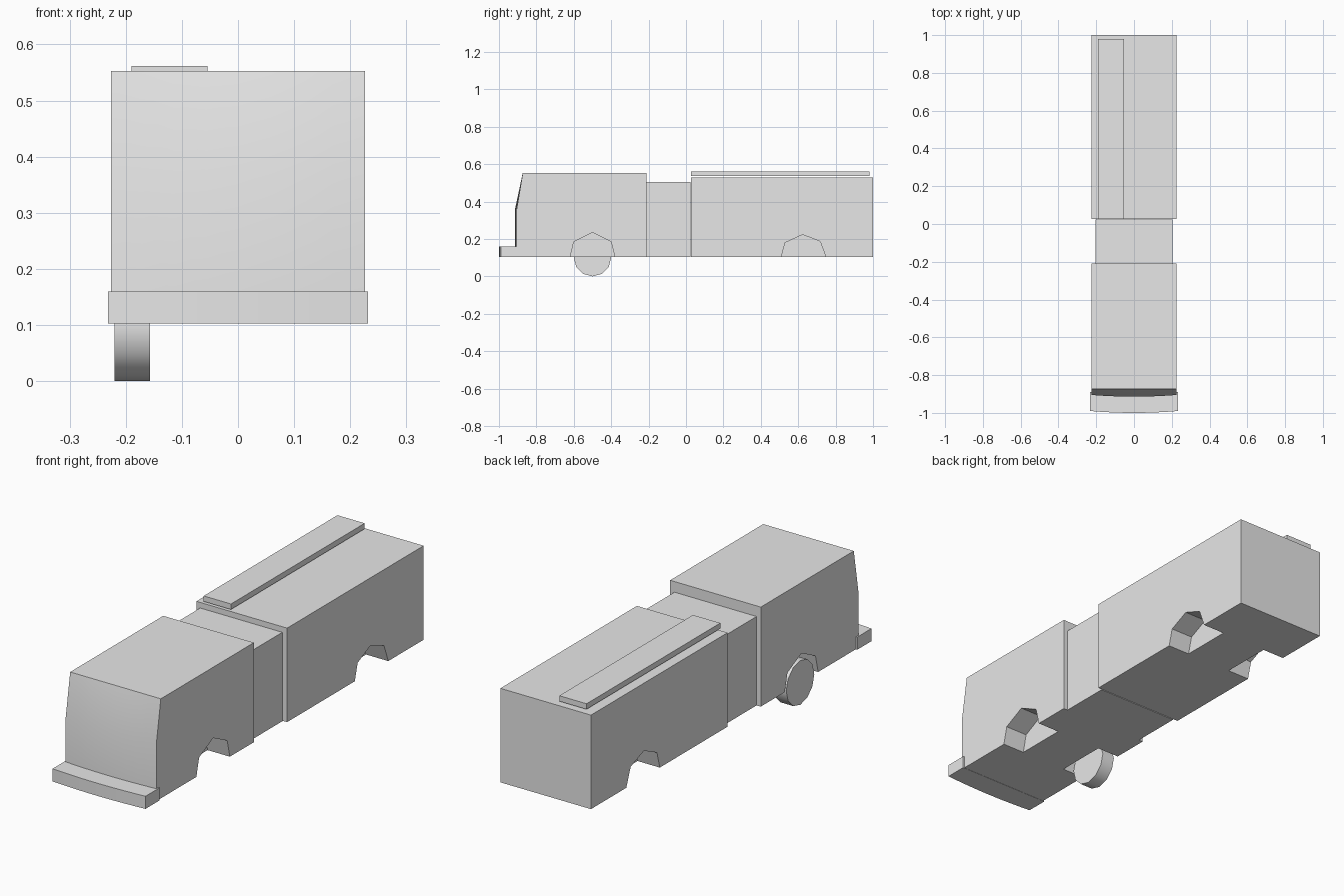
import bpy, bmesh, math

cube = bpy.data.objects.get("Cube")
if cube:
    bpy.data.objects.remove(cube)

grey = bpy.data.materials.new("plain grey")
grey.use_nodes = True
grey.diffuse_color = (0.8, 0.8, 0.8, 1)
grey.node_tree.nodes["Principled BSDF"].inputs["Base Color"].default_value = (0.8, 0.8, 0.8, 1)


def prism(name, profile, x0, x1, steps=1, bow=None):
    """Extrude a (y, z) profile along x; bow pushes chosen points forward at the middle."""
    bow = bow or {}
    bm = bmesh.new()
    rings = []
    for s in range(steps + 1):
        t = s / steps
        bulge = 1 - (2 * t - 1) ** 2
        rings.append([bm.verts.new((x0 + (x1 - x0) * t, y - bow.get(i, 0) * bulge, z))
                      for i, (y, z) in enumerate(profile)])
    n = len(profile)
    bm.faces.new(rings[0])
    bm.faces.new(rings[-1][::-1])
    for a, b in zip(rings, rings[1:]):
        for i in range(n):
            j = (i + 1) % n
            bm.faces.new((a[i], b[i], b[j], a[j]))
    bmesh.ops.recalc_face_normals(bm, faces=bm.faces)
    mesh = bpy.data.meshes.new(name)
    bm.to_mesh(mesh)
    bm.free()
    mesh.materials.append(grey)
    obj = bpy.data.objects.new(name, mesh)
    bpy.context.collection.objects.link(obj)
    return obj


def box(name, x0, x1, y0, y1, z0, z1):
    return prism(name, [(y0, z0), (y1, z0), (y1, z1), (y0, z1)], x0, x1)


def activate(obj):
    bpy.ops.object.select_all(action='DESELECT')
    obj.select_set(True)
    bpy.context.view_layer.objects.active = obj


def smooth(obj):
    activate(obj)
    bpy.ops.object.shade_smooth_by_angle(angle=math.radians(35))


def cut_arches(body, profile):
    """Cut a closed wheel niche into both sides."""
    for side in (-1, 1):
        cutter = prism("arch_cutter", profile, side * 0.115, side * 0.3)
        cutter.hide_render = True
        mod = body.modifiers.new("arch", 'BOOLEAN')
        mod.operation = 'DIFFERENCE'
        mod.solver = 'EXACT'
        mod.object = cutter
        activate(body)
        bpy.ops.object.modifier_apply(modifier=mod.name)
        bpy.data.objects.remove(cutter)


FLOOR = 0.104
HALF = 0.226

# Front section with sloping, slightly bowed windscreen
front_body = prism("front_body",
                   [(-0.905, FLOOR), (-0.21, FLOOR), (-0.21, 0.553), (-0.873, 0.553), (-0.905, 0.36)],
                   -HALF, HALF, 8, {0: 0.009, 4: 0.009})
cut_arches(front_body, [(-0.625, 0.08), (-0.6, 0.184), (-0.5, 0.234), (-0.4, 0.184), (-0.375, 0.08)])
smooth(front_body)

# Bowed bumper
bumper = prism("front_bumper", [(-0.99, 0.103), (-0.89, 0.103), (-0.89, 0.16), (-0.99, 0.16)],
               -0.232, 0.232, 8, {0: 0.01, 3: 0.01})
smooth(bumper)

# Narrow joint between the two sections
box("middle_joint", -0.205, 0.205, -0.21, 0.023, FLOOR, 0.505)

# Rear section
rear_body = box("rear_body", -HALF, HALF, 0.027, 1.0, FLOOR, 0.528)
cut_arches(rear_body, [(0.503, 0.08), (0.53, 0.18), (0.623, 0.223), (0.717, 0.187), (0.757, 0.08)])

# Roof unit
box("roof_strip", -0.19, -0.054, 0.027, 0.98, 0.537, 0.562)

# Single front wheel
rim = [(-0.5 + 0.1 * math.cos(math.tau * i / 12), 0.1 + 0.1 * math.sin(math.tau * i / 12))
       for i in range(12)]
smooth(prism("front_right_wheel", rim, -0.22, -0.157))
